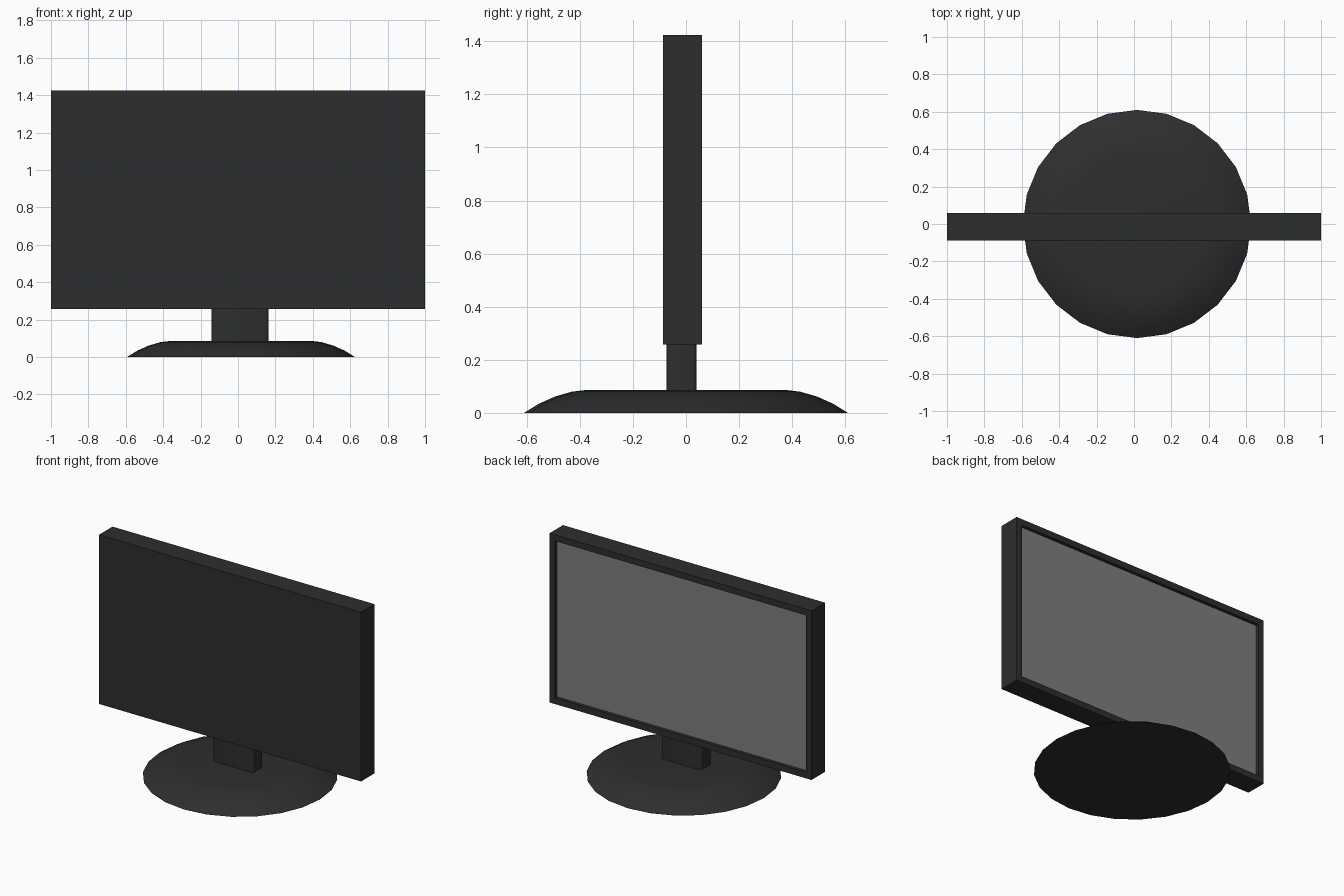
import bpy, bmesh, math

if "Cube" in bpy.data.objects:
    bpy.data.objects.remove(bpy.data.objects["Cube"])


def material(name, value):
    m = bpy.data.materials.new(name)
    m.diffuse_color = (value, value, value, 1)
    m.use_nodes = True
    m.node_tree.nodes["Principled BSDF"].inputs["Base Color"].default_value = m.diffuse_color
    return m


BLACK = material("black_plastic", 0.027)
GREY = material("screen_grey", 0.21)


def add_object(name, bm, *mats):
    bmesh.ops.recalc_face_normals(bm, faces=bm.faces)
    mesh = bpy.data.meshes.new(name)
    bm.to_mesh(mesh)
    bm.free()
    for m in mats:
        mesh.materials.append(m)
    obj = bpy.data.objects.new(name, mesh)
    bpy.context.collection.objects.link(obj)
    return obj


def box(lo, hi):
    bm = bmesh.new()
    bmesh.ops.create_cube(bm, size=1)
    for v in bm.verts:
        v.co = [(a + b) / 2 + c * (b - a) for a, b, c in zip(lo, hi, v.co)]
    return bm


def smooth(obj, angle):
    bpy.ops.object.select_all(action='DESELECT')
    obj.select_set(True)
    bpy.context.view_layer.objects.active = obj
    bpy.ops.object.shade_smooth_by_angle(angle=math.radians(angle))


# Display housing with a recessed screen on the +y side
bm = box((-1, -0.087, 0.257), (1, 0.06, 1.424))
bm.normal_update()
screen = max(bm.faces, key=lambda f: f.normal.y)
bmesh.ops.inset_region(bm, faces=[screen], thickness=0.06)
walls = bmesh.ops.inset_region(bm, faces=[screen], thickness=0.0)
for v in screen.verts:
    v.co.y -= 0.022
screen.material_index = 1
add_object("display_panel", bm, BLACK, GREY)

# Neck with softened upright corners
bm = box((-0.143, -0.073, 0.08), (0.163, 0.04, 0.257))
upright = [e for e in bm.edges
           if abs(e.verts[0].co.z - e.verts[1].co.z) > 0.1]
bmesh.ops.bevel(bm, geom=upright, offset=0.015, segments=2,
                profile=0.5, affect='EDGES')
smooth(add_object("neck", bm, BLACK), 50)

# Round domed base: 24-sided rings, closed top and bottom
SIDES = 24
CENTRE_X = 0.016
profile = [(0.61, 0), (0.555, 0.034), (0.495, 0.061), (0.43, 0.080), (0.37, 0.087)]
bm = bmesh.new()
rings = [[bm.verts.new((CENTRE_X + r * math.cos(2 * math.pi * i / SIDES),
                        r * math.sin(2 * math.pi * i / SIDES), z))
          for i in range(SIDES)] for r, z in profile]
for low, high in zip(rings, rings[1:]):
    for i in range(SIDES):
        j = (i + 1) % SIDES
        bm.faces.new((low[i], low[j], high[j], high[i]))
bm.faces.new(rings[0])
bm.faces.new(rings[-1])
smooth(add_object("base", bm, BLACK), 40)
